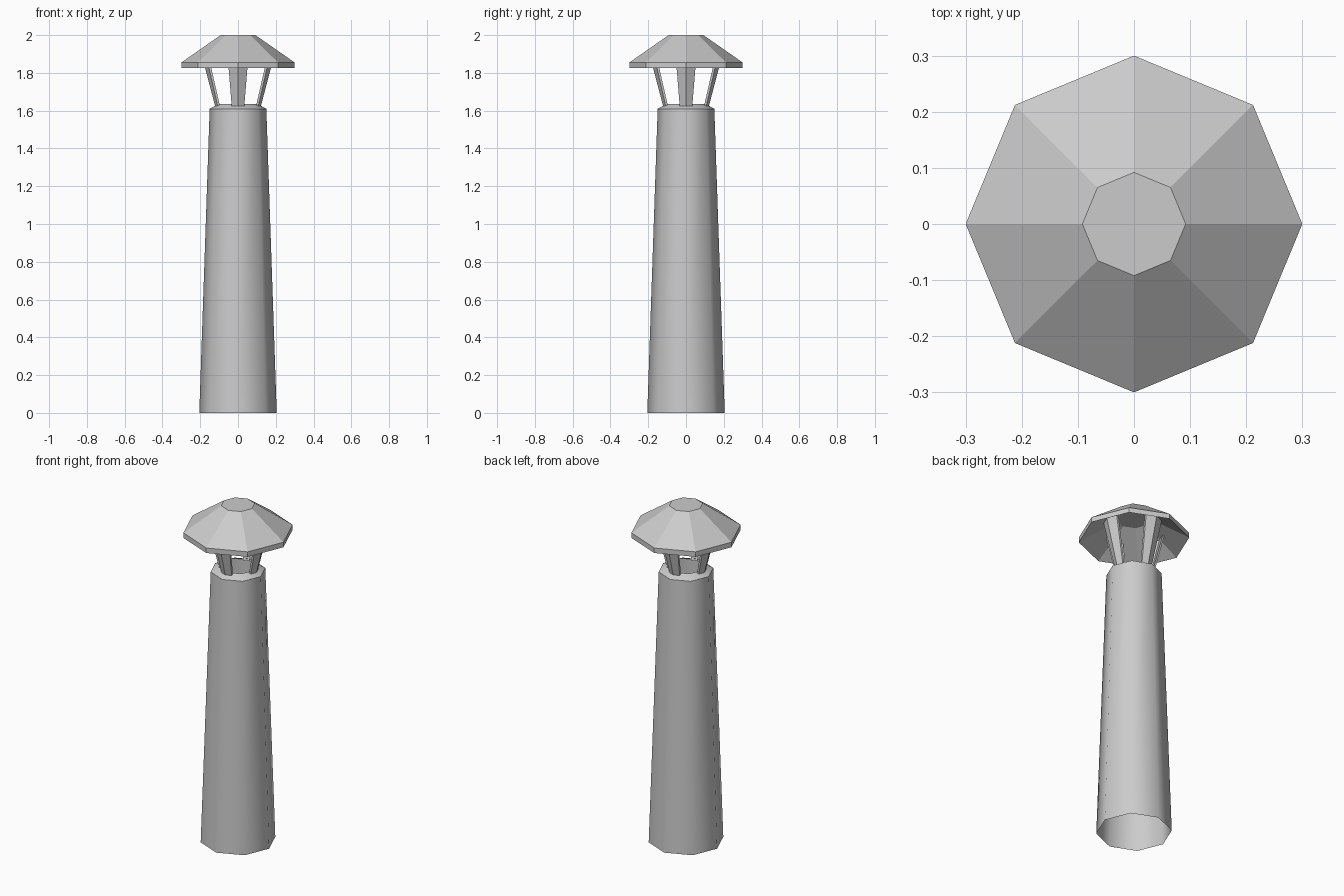
import bpy
import bmesh
from math import cos, sin, pi, radians

SIDES = 8

cube = bpy.data.objects.get("Cube")
if cube:
    bpy.data.objects.remove(cube)

grey = bpy.data.materials.new("light_grey_metal")
grey.use_nodes = True
colour = (0.6, 0.6, 0.6, 1)
grey.diffuse_color = colour
grey.node_tree.nodes["Principled BSDF"].inputs["Base Color"].default_value = colour


def finish(name, bm, smooth_angle=None):
    bmesh.ops.recalc_face_normals(bm, faces=bm.faces)
    mesh = bpy.data.meshes.new(name)
    bm.to_mesh(mesh)
    bm.free()
    mesh.materials.append(grey)
    obj = bpy.data.objects.new(name, mesh)
    bpy.context.collection.objects.link(obj)
    if smooth_angle:
        bpy.ops.object.select_all(action="DESELECT")
        obj.select_set(True)
        bpy.context.view_layer.objects.active = obj
        bpy.ops.object.shade_smooth_by_angle(angle=radians(smooth_angle))
    return obj


def lathe(name, profile, cap_ends=False, smooth_angle=None):
    """Turn (radius, z) points into an eight-sided shell with corners on the axes."""
    bm = bmesh.new()
    rings = [[bm.verts.new((r * cos(2 * pi * i / SIDES), r * sin(2 * pi * i / SIDES), z))
              for i in range(SIDES)] for r, z in profile]
    for low, high in zip(rings, rings[1:]):
        for i in range(SIDES):
            j = (i + 1) % SIDES
            bm.faces.new((low[i], low[j], high[j], high[i]))
    if cap_ends:
        bm.faces.new(rings[0])
        bm.faces.new(rings[-1])
    return finish(name, bm, smooth_angle)


def bent_strut(name, angle, thickness=0.012):
    """Leaning strip, folded along its middle to follow a corner of the octagon."""
    bm = bmesh.new()
    rings = []
    for radius, half_width, z in ((0.120, 0.033, 1.62), (0.191, 0.055, 1.89)):
        fold = half_width * math_fold
        section = [(radius - fold, -half_width), (radius, 0), (radius - fold, half_width)]
        section += [(r - thickness, w) for r, w in reversed(section)]
        rings.append([bm.verts.new((r * cos(angle) - w * sin(angle),
                                    r * sin(angle) + w * cos(angle), z))
                      for r, w in section])
    low, high = rings
    n = len(low)
    for i in range(n):
        j = (i + 1) % n
        bm.faces.new((low[i], low[j], high[j], high[i]))
    bm.faces.new(low)
    bm.faces.new(high)
    return finish(name, bm)


math_fold = sin(pi / SIDES) / cos(pi / SIDES)

# Open tapered pipe with an inward lip
lathe("chimney_pipe", [(0.205, 0), (0.15, 1.61), (0.105, 1.635)], smooth_angle=50)

# Hollow rain cap: underside, rim and sloping roof
lathe("rain_cap", [(0.09, 1.95), (0.30, 1.825), (0.30, 1.855), (0.092, 2.0)], cap_ends=True)

# Four struts between pipe and cap
for k, side in enumerate(("left", "back", "right", "front")):
    bent_strut(side + "_strut", k * pi / 2)
